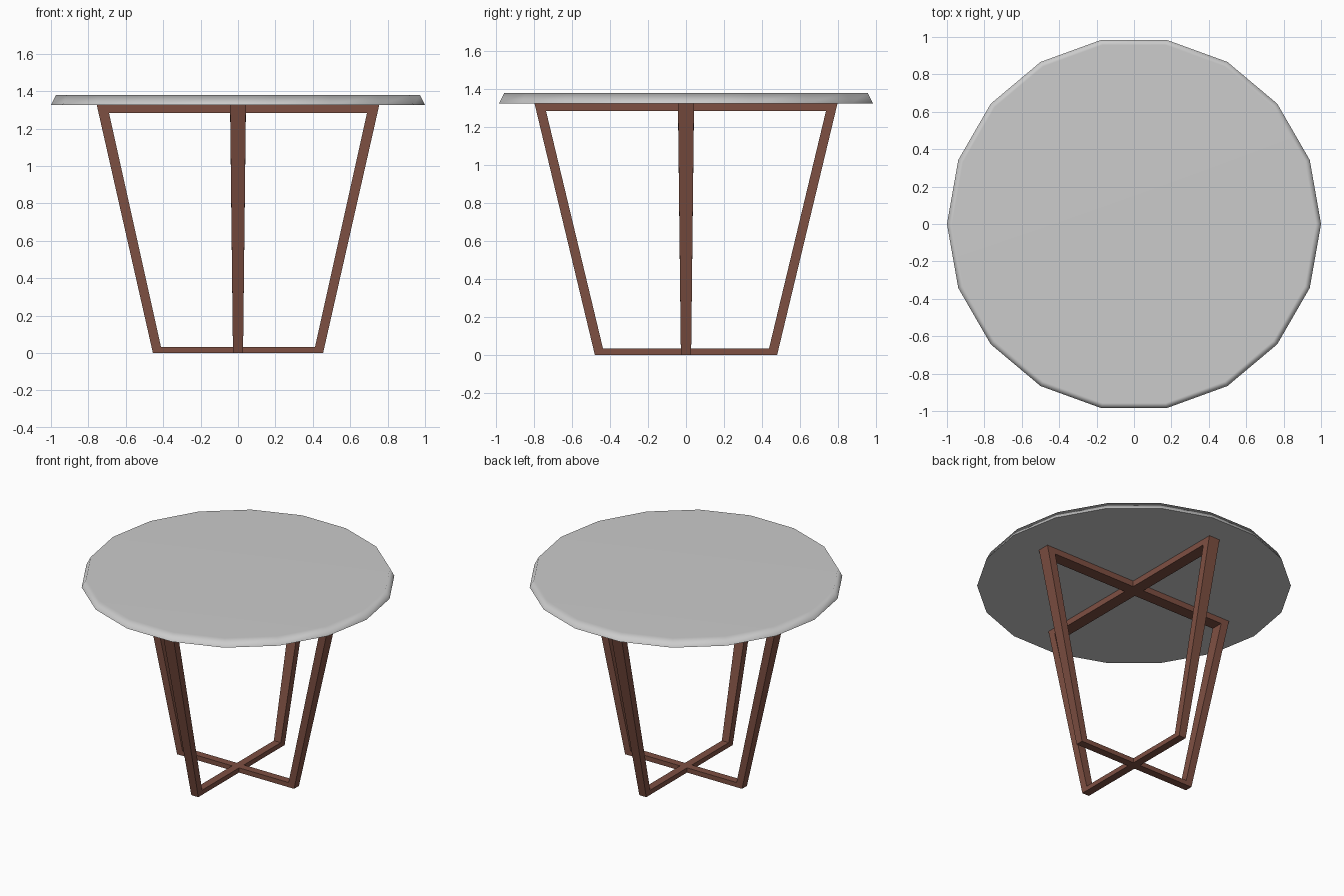
import bpy, bmesh, math

if "Cube" in bpy.data.objects:
    bpy.data.objects.remove(bpy.data.objects["Cube"])

H = 1.325  # height of the frames / underside of the top

wood = bpy.data.materials.new("reddish_wood")
wood.diffuse_color = (0.21, 0.08, 0.055, 1)
wood.use_nodes = True
wood.node_tree.nodes["Principled BSDF"].inputs["Base Color"].default_value = wood.diffuse_color


def make_object(name, bm):
    bmesh.ops.recalc_face_normals(bm, faces=bm.faces)
    mesh = bpy.data.meshes.new(name)
    bm.to_mesh(mesh)
    bm.free()
    obj = bpy.data.objects.new(name, mesh)
    bpy.context.collection.objects.link(obj)
    return obj


def trapezoid(bottom, top, z0, z1, w0, w1):
    """Four corners as (distance from centre, half thickness, height)."""
    return [(-bottom, w0, z0), (bottom, w0, z0), (top, w1, z1), (-top, w1, z1)]


def make_frame(name, outer, inner, along_y=False):
    """Closed trapezoid loop whose thickness grows towards the top."""
    bm = bmesh.new()
    loops = []
    for ring, sign in ((outer, -1), (outer, 1), (inner, 1), (inner, -1)):
        pts = [(d, sign * w, z) for d, w, z in ring]
        if along_y:
            pts = [(-y, x, z) for x, y, z in pts]
        loops.append([bm.verts.new(p) for p in pts])
    for k in range(4):
        a, b = loops[k], loops[(k + 1) % 4]
        for i in range(4):
            j = (i + 1) % 4
            bm.faces.new((a[i], a[j], b[j], b[i]))
    obj = make_object(name, bm)
    obj.data.materials.append(wood)
    return obj


# Crossed leg frames
make_frame("side_to_side_leg_frame",
           trapezoid(0.455, 0.755, 0, H, 0.027, 0.042),
           trapezoid(0.412, 0.69, 0.033, 1.284, 0.027, 0.042))
make_frame("front_to_back_leg_frame",
           trapezoid(0.48, 0.798, 0, H, 0.027, 0.042),
           trapezoid(0.437, 0.737, 0.033, 1.284, 0.027, 0.042), along_y=True)

# Eighteen-sided table top with a sloped rim
bm = bmesh.new()
rings = []
for r, z in ((1.0, H), (0.972, 1.38)):
    rings.append([bm.verts.new((r * math.cos(i * math.tau / 18),
                                r * math.sin(i * math.tau / 18), z))
                  for i in range(18)])
bm.faces.new(rings[0])
bm.faces.new(rings[1])
for i in range(18):
    j = (i + 1) % 18
    bm.faces.new((rings[0][i], rings[0][j], rings[1][j], rings[1][i]))
top = make_object("table_top", bm)
bpy.context.view_layer.objects.active = top
top.select_set(True)
bpy.ops.object.shade_smooth_by_angle(angle=math.radians(80))
weighted = top.modifiers.new("flat_centre", 'WEIGHTED_NORMAL')
weighted.keep_sharp = True
